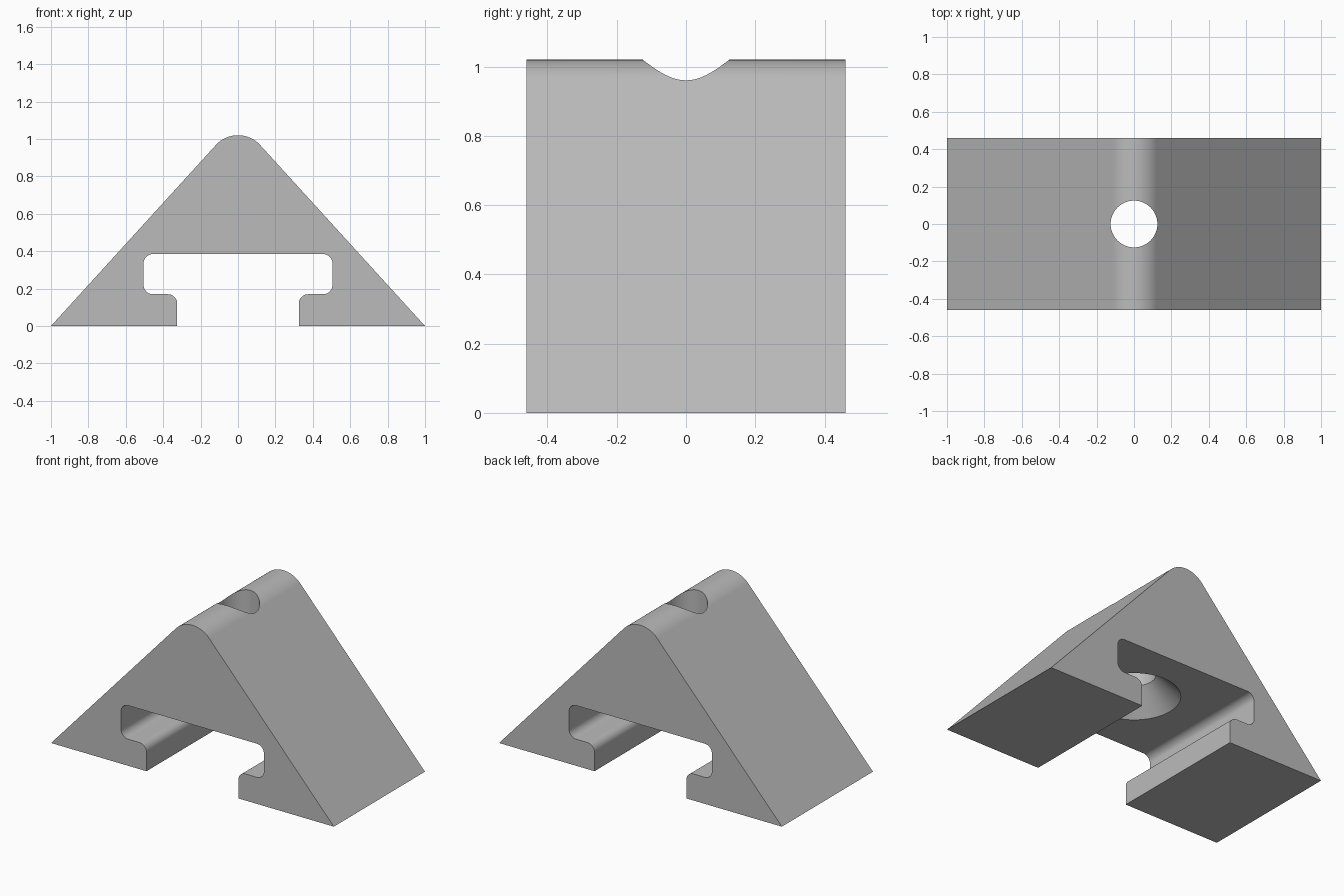
import bpy, bmesh
from math import cos, sin, radians, tau
from mathutils import Vector

if "Cube" in bpy.data.objects:
    bpy.data.objects.remove(bpy.data.objects["Cube"], do_unlink=True)

HALF_DEPTH = 0.46
FILLET = 0.05


def arc(cx, cz, r, start, end, steps=10):
    """Points of a circular arc, angles in degrees."""
    angles = [radians(start + (end - start) * i / steps) for i in range(steps + 1)]
    return [(cx + r * cos(a), cz + r * sin(a)) for a in angles]


def make_object(name, bm):
    bmesh.ops.recalc_face_normals(bm, faces=bm.faces)
    mesh = bpy.data.meshes.new(name)
    bm.to_mesh(mesh)
    bm.free()
    obj = bpy.data.objects.new(name, mesh)
    bpy.context.collection.objects.link(obj)
    return obj


# One flat grey for the whole part
grey = bpy.data.materials.new("plain grey")
grey.use_nodes = True
colour = (0.5, 0.5, 0.5, 1)
grey.diffuse_color = colour
grey.node_tree.nodes["Principled BSDF"].inputs["Base Color"].default_value = colour

# Wedge profile: T-slot corners, lip, base tip and rounded ridge, then mirrored
half = (arc(0.455, 0.335, FILLET, 90, 0)
        + arc(0.455, 0.22, FILLET, 0, -90)
        + arc(0.375, 0.12, FILLET, 90, 180)
        + [(0.325, 0), (1, 0)]
        + arc(0, 0.86, 0.16, 42.34, 90, 14))
profile = half + [(-x, z) for x, z in reversed(half[:-1])]

bm = bmesh.new()
face = bm.faces.new([bm.verts.new((x, -HALF_DEPTH, z)) for x, z in profile])
extruded = bmesh.ops.extrude_face_region(bm, geom=[face])
bmesh.ops.translate(bm, vec=(0, 2 * HALF_DEPTH, 0),
                    verts=[v for v in extruded["geom"] if isinstance(v, bmesh.types.BMVert)])
wedge = make_object("wedge_block", bm)
wedge.data.materials.append(grey)

# Screw hole cutter: straight bore with a 45 degree countersink underneath
bm = bmesh.new()
outline = [(0, 0.3), (0.351, 0.3), (0.125, 0.526), (0.125, 1.2), (0, 1.2)]
verts = [bm.verts.new((r, 0, z)) for r, z in outline]
edges = [bm.edges.new(pair) for pair in zip(verts, verts[1:])]
bmesh.ops.spin(bm, geom=verts + edges, cent=Vector(), axis=(0, 0, 1),
               angle=tau, steps=64, use_duplicate=False)
bmesh.ops.remove_doubles(bm, verts=bm.verts, dist=0.0001)
cutter = make_object("screw_hole_cutter", bm)
cutter.data.materials.append(grey)
cutter.hide_render = True

# Cut the hole, then drop the cutter
bpy.ops.object.select_all(action='DESELECT')
wedge.select_set(True)
bpy.context.view_layer.objects.active = wedge
cut = wedge.modifiers.new("screw_hole", 'BOOLEAN')
cut.operation = 'DIFFERENCE'
cut.solver = 'EXACT'
cut.object = cutter
bpy.ops.object.modifier_apply(modifier=cut.name)
bpy.data.objects.remove(cutter, do_unlink=True)

# Smooth fillets and bore, crisp edges elsewhere
bpy.ops.object.shade_smooth_by_angle(angle=radians(30))
weighted = wedge.modifiers.new("flat_faces_stay_flat", 'WEIGHTED_NORMAL')
weighted.keep_sharp = True
